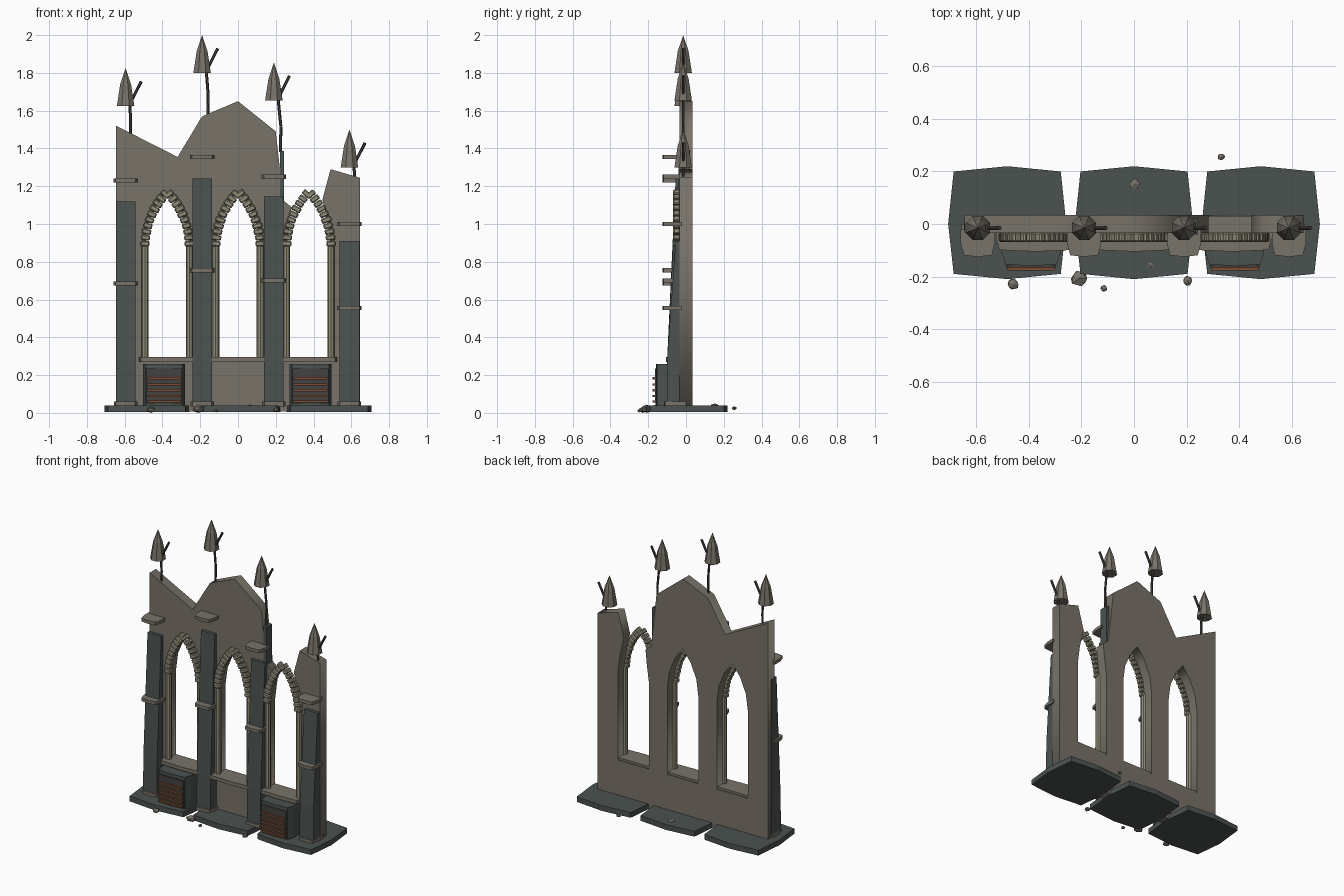
import bpy, bmesh, math, random
from mathutils import Vector, Matrix

random.seed(4)
if "Cube" in bpy.data.objects:
    bpy.data.objects.remove(bpy.data.objects["Cube"])


def material(name, rgb):
    m = bpy.data.materials.new(name)
    m.use_nodes = True
    m.diffuse_color = (*rgb, 1)
    m.node_tree.nodes["Principled BSDF"].inputs["Base Color"].default_value = (*rgb, 1)
    return m


WALL = material("weathered stone", (0.19, 0.17, 0.14))
TRIM = material("pale trim stone", (0.28, 0.265, 0.19))
SLATE = material("dark slate", (0.07, 0.085, 0.08))
IRON = material("dark iron", (0.06, 0.055, 0.05))
RUST = material("rust", (0.20, 0.075, 0.035))


def finish(name, bm, mat):
    bmesh.ops.recalc_face_normals(bm, faces=bm.faces[:])
    mesh = bpy.data.meshes.new(name)
    bm.to_mesh(mesh)
    bm.free()
    mesh.materials.append(mat)
    ob = bpy.data.objects.new(name, mesh)
    bpy.context.collection.objects.link(ob)
    return ob


def prism(name, points, axis, lo, hi, mat):
    """Extrude a closed 2D outline along one axis."""
    place = {"x": lambda p, d: (d, p[0], p[1]),
             "y": lambda p, d: (p[0], d, p[1]),
             "z": lambda p, d: (p[0], p[1], d)}[axis]
    bm = bmesh.new()
    face = bm.faces.new([bm.verts.new(place(p, lo)) for p in points])
    ext = bmesh.ops.extrude_face_region(bm, geom=[face])
    shift = Vector(place((0, 0), hi - lo))
    bmesh.ops.translate(bm, vec=shift, verts=[v for v in ext["geom"] if isinstance(v, bmesh.types.BMVert)])
    return finish(name, bm, mat)


def box(name, x0, x1, y0, y1, z0, z1, mat):
    return prism(name, [(x0, y0), (x1, y0), (x1, y1), (x0, y1)], "z", z0, z1, mat)


def ledge(name, x, half, y0, y1, z0, z1, mat, inset=0.012):
    """Flat block that narrows and bows slightly toward the front."""
    pts = [(x - half, y1), (x - half, y0 + 0.05), (x - half + inset, y0 + 0.006), (x, y0),
           (x + half - inset, y0 + 0.006), (x + half, y0 + 0.05), (x + half, y1)]
    return prism(name, pts, "z", z0, z1, mat)


def rod(name, path, radius, mat, sides=6):
    """Straight tubes joined along a path."""
    bm = bmesh.new()
    for a, b in zip(path, path[1:]):
        a, b = Vector(a), Vector(b)
        turn = (b - a).to_track_quat("Z", "Y").to_matrix().to_4x4()
        bmesh.ops.create_cone(bm, cap_ends=True, segments=sides, radius1=radius, radius2=radius,
                              depth=(b - a).length, matrix=Matrix.Translation((a + b) / 2) @ turn)
    return finish(name, bm, mat)


# Pointed arch measurements
BAYS = (-0.375, 0, 0.375)
HALF, SPRING, RISE, SILL = 0.117, 0.88, 0.29, 0.28
OFF = (RISE ** 2 - HALF ** 2) / (2 * HALF)
RADIUS = HALF + OFF
SWEEP = math.asin(RISE / RADIUS)


def arch_point(t):
    a = SWEEP * t
    return RADIUS * math.cos(a) - OFF, SPRING + RADIUS * math.sin(a)


def opening(cx):
    side = [(HALF, SILL)] + [arch_point(t) for t in (0, 0.35, 0.7)]
    right = [(cx + x, z) for x, z in side]
    left = [(cx - x, z) for x, z in reversed(side)]
    return right + [(cx, SPRING + RISE)] + left


# Ruined wall: two whole windows, the third one broken open at the top
broken = opening(BAYS[2])
outline = [(-0.645, 0.008), (0.645, 0.008), (0.645, 1.245), (0.49, 1.29), (0.447, 1.13)]
outline += [broken[2], broken[1], broken[0], broken[8], broken[7], broken[6]]
outline += [(0.283, 1.09), (0.24, 1.125), (0.2, 1.49), (0, 1.65), (-0.19, 1.57),
            (-0.32, 1.355), (-0.645, 1.52)]
curve = bpy.data.curves.new("wall_outline", "CURVE")
curve.dimensions = "2D"
curve.fill_mode = "BOTH"
curve.extrude = 0.034
for loop in (outline, opening(BAYS[0]), opening(BAYS[1])):
    spline = curve.splines.new("POLY")
    spline.points.add(len(loop) - 1)
    for p, (x, z) in zip(spline.points, loop):
        p.co = (x, z, 0, 1)
    spline.use_cyclic_u = True
helper = bpy.data.objects.new("wall_outline", curve)
bpy.context.collection.objects.link(helper)
bm = bmesh.new()
bm.from_mesh(bpy.data.meshes.new_from_object(helper))
bpy.data.objects.remove(helper)
bmesh.ops.remove_doubles(bm, verts=bm.verts[:], dist=0.0001)
bm.transform(Matrix.Rotation(math.pi / 2, 4, "X"))
for f in bm.faces:
    f.material_index = 0
finish("ruined_wall", bm, WALL)

# Dark broken sliver on the torn wall edge
prism("wall_sliver", [(0.222, 1.39), (0.243, 1.385), (0.243, 1.11), (0.222, 1.11)], "y", -0.04, 0.02, SLATE)

# Window columns, sills and arch stones
for i, cx in enumerate(BAYS):
    ledge(f"window_sill_{i}", cx, 0.15, -0.105, 0.03, 0.27, 0.295, WALL)
    bm = bmesh.new()
    for s in (-1, 1):
        rod(f"window_column_{i}_{'left' if s > 0 else 'right'}",
            [(cx + s * 0.118, -0.045, 0.29), (cx + s * 0.118, -0.045, 0.89)], 0.019, TRIM, 8)
        for k in range(10):
            t = (k + 0.5) / 10
            x, z = arch_point(t)
            stone = bmesh.ops.create_cube(bm, size=1)["verts"]
            size = (random.uniform(0.046, 0.054), 0.036, 0.029)
            turn = Matrix.Rotation(-s * SWEEP * t, 4, "Y")
            mat = Matrix.Translation((cx + s * x, -0.05, z)) @ turn @ Matrix.Diagonal((*size, 1))
            bmesh.ops.transform(bm, matrix=mat, verts=stone)
    bmesh.ops.bevel(bm, geom=bm.edges[:], offset=0.006, segments=1, affect="EDGES")
    finish(f"arch_stones_{i}", bm, TRIM)

# Buttresses: centre, top height, band heights
for i, (x, top, bands) in enumerate([(-0.595, 1.12, (1.23, 0.685)), (-0.19, 1.24, (1.355, 0.755)),
                                     (0.19, 1.145, (1.25, 0.7)), (0.59, 0.91, (1.0, 0.555))]):
    profile = [(0.0, 0.04), (-0.102, 0.04), (-0.1, 0.28), (-0.055, top), (0.0, top)]
    prism(f"buttress_{i}", profile, "x", x - 0.052, x + 0.052, SLATE)
    ledge(f"buttress_foot_{i}", x, 0.062, -0.117, 0, 0.035, 0.06, WALL)
    for z in bands:
        ledge(f"buttress_band_{i}", x, 0.065, -0.125, -0.02, z - 0.011, z + 0.011, WALL)

# Spires on bent poles: centre, base height, pole foot
for i, (x, z, foot) in enumerate([(-0.595, 1.625, (-0.57, 1.46)), (-0.19, 1.8, (-0.16, 1.57)),
                                  (0.19, 1.655, (0.225, 1.38)), (0.59, 1.3, (0.615, 1.24))]):
    y = -0.015
    bm = bmesh.new()
    rings = []
    for r, h in ((0.05, 0), (0.031, 0.115)):
        rings.append([bm.verts.new((x + r * math.cos(a), y + r * math.sin(a), z + h))
                      for a in [math.tau * (k + 0.5) / 8 for k in range(8)]])
    tip = bm.verts.new((x, y, z + 0.2))
    bm.faces.new(rings[0])
    for k in range(8):
        n = (k + 1) % 8
        bm.faces.new((rings[0][k], rings[0][n], rings[1][n], rings[1][k]))
        bm.faces.new((rings[1][k], rings[1][n], tip))
    finish(f"spire_{i}", bm, WALL)
    mid = (foot[0] + 0.002, y, (foot[1] + z) / 2)
    rod(f"spire_pole_{i}", [(foot[0], y, foot[1]), mid, (x + 0.022, y, z + 0.01)], 0.008, IRON)
    rod(f"spire_twig_{i}", [(x + 0.022, y, z + 0.01), (x + 0.083, y, z + 0.13)], 0.008, IRON)

# Grated vents beneath the outer windows
for i, x in enumerate((-0.392, 0.384)):
    ledge(f"vent_box_{i}", x, 0.112, -0.16, -0.03, 0.035, 0.258, SLATE, 0.015)
    box(f"vent_panel_{i}", x - 0.095, x + 0.095, -0.165, -0.157, 0.05, 0.235, IRON)
    for z in (0.06, 0.09, 0.12, 0.15, 0.183):
        box(f"vent_bar_{i}", x - 0.09, x + 0.09, -0.178, -0.16, z - 0.006, z + 0.006, RUST)

# Ground slabs
for i, x in enumerate((-0.483, 0, 0.483)):
    pts = [(0.225, 0), (0.204, 0.2), (0, 0.22), (-0.204, 0.2), (-0.225, 0),
           (-0.204, -0.19), (0, -0.21), (0.204, -0.19)]
    prism(f"ground_slab_{i}", [(x + a, b) for a, b in pts], "z", 0.004, 0.04, SLATE)

# Loose rubble
for i, (x, y, z, r) in enumerate([(-0.46, -0.23, 0.016, 0.024), (-0.21, -0.208, 0.02, 0.033),
                                  (-0.115, -0.245, 0.012, 0.014), (0.205, -0.215, 0.016, 0.021),
                                  (0.332, 0.255, 0.025, 0.015), (0.003, 0.153, 0.035, 0.024),
                                  (0.062, -0.158, 0.035, 0.014)]):
    bm = bmesh.new()
    bmesh.ops.create_icosphere(bm, subdivisions=1, radius=r)
    for v in bm.verts:
        v.co *= random.uniform(0.85, 1.1)
        v.co.z = max(v.co.z * 0.7, -z)
    bmesh.ops.translate(bm, vec=(x, y, z), verts=bm.verts[:])
    finish(f"rubble_{i}", bm, WALL)
